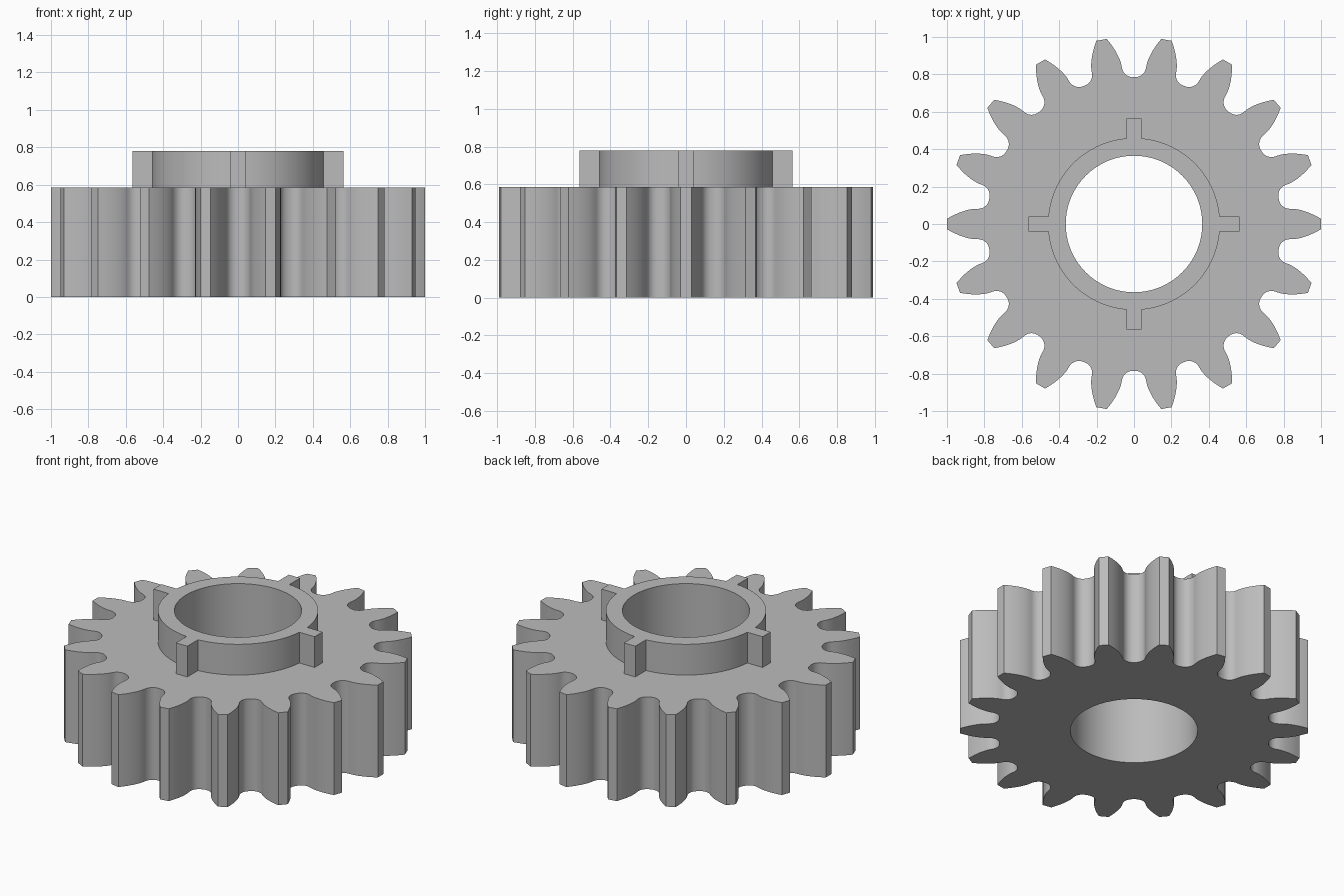
import bpy, bmesh
from math import sin, cos, tan, acos, pi, radians, asin

if "Cube" in bpy.data.objects:
    bpy.data.objects.remove(bpy.data.objects["Cube"])

# Dimensions
TEETH = 18
TIP_R, PITCH_R, ROOT_R = 1.0, 0.9, 0.785
BORE_R, HUB_R, LUG_R, LUG_HALF = 0.365, 0.46, 0.565, 0.04
GEAR_TOP, HUB_TOP = 0.585, 0.78
BASE_R = PITCH_R * cos(radians(20))

grey = bpy.data.materials.new("plain grey")
grey.use_nodes = True
grey.diffuse_color = (0.5, 0.5, 0.5, 1)
grey.node_tree.nodes["Principled BSDF"].inputs["Base Color"].default_value = (0.5, 0.5, 0.5, 1)


def polar(r, a):
    return (r * cos(a), r * sin(a))


def circle(r, n=96):
    return [polar(r, 2 * pi * i / n) for i in range(n)]


def tooth_half_angle(r):
    """Half the angular width of an involute tooth at radius r."""
    def inv(radius):
        p = acos(min(1, BASE_R / radius))
        return tan(p) - p
    return pi / (2 * TEETH) + inv(PITCH_R) - inv(r) - 0.006


def gear_outline():
    # One flank, from tip to the middle of the gap
    steps = 9
    flank = []
    for i in range(steps):
        r = TIP_R + (BASE_R - TIP_R) * i / (steps - 1)
        flank.append((r, tooth_half_angle(r)))
    # Rounded root joining the flank to the gap floor
    a0, a1 = flank[-1][1], pi / TEETH
    for i in range(1, 9):
        t = i / 8 * pi / 2
        flank.append((BASE_R + (ROOT_R - BASE_R) * sin(t), a1 + (a0 - a1) * cos(t) ** 0.85
                      if i < 8 else a1))
    points = []
    for k in range(TEETH):
        mid = 2 * pi * k / TEETH
        points += [polar(r, mid - a) for r, a in reversed(flank[:-1])]
        points += [polar(r, mid + a) for r, a in flank]
    return points


def hub_outline():
    # Ring with four square lugs
    points = []
    half = asin(LUG_HALF / HUB_R)
    for k in range(4):
        c, s = cos(k * pi / 2), sin(k * pi / 2)
        for x, y in ((LUG_R, -LUG_HALF), (LUG_R, LUG_HALF)):
            points.append((x * c - y * s, x * s + y * c))
        n = 20
        for i in range(n + 1):
            points.append(polar(HUB_R, k * pi / 2 + half + (pi / 2 - 2 * half) * i / n))
    return points


def ring_solid(name, outer, inner, z0, z1):
    bm = bmesh.new()
    caps = ([], [])
    for loop in (outer, inner):
        rows = [[bm.verts.new((x, y, z)) for x, y in loop] for z in (z0, z1)]
        n = len(loop)
        for i in range(n):
            j = (i + 1) % n
            bm.faces.new((rows[0][i], rows[0][j], rows[1][j], rows[1][i]))
            for cap, row in zip(caps, rows):
                cap.append(bm.edges.get((row[i], row[j])))
    for cap in caps:
        bmesh.ops.triangle_fill(bm, edges=cap, use_beauty=True, use_dissolve=False)
    bmesh.ops.recalc_face_normals(bm, faces=bm.faces)
    mesh = bpy.data.meshes.new(name)
    bm.to_mesh(mesh)
    bm.free()
    mesh.materials.append(grey)
    obj = bpy.data.objects.new(name, mesh)
    bpy.context.collection.objects.link(obj)
    bpy.ops.object.select_all(action="DESELECT")
    obj.select_set(True)
    bpy.context.view_layer.objects.active = obj
    bpy.ops.object.shade_smooth_by_angle(angle=radians(30))
    return obj


# Toothed body with a through bore
ring_solid("gear_body", gear_outline(), circle(BORE_R), 0, GEAR_TOP)
# Raised collar with four lugs
ring_solid("lugged_hub", hub_outline(), circle(BORE_R), GEAR_TOP, HUB_TOP)
